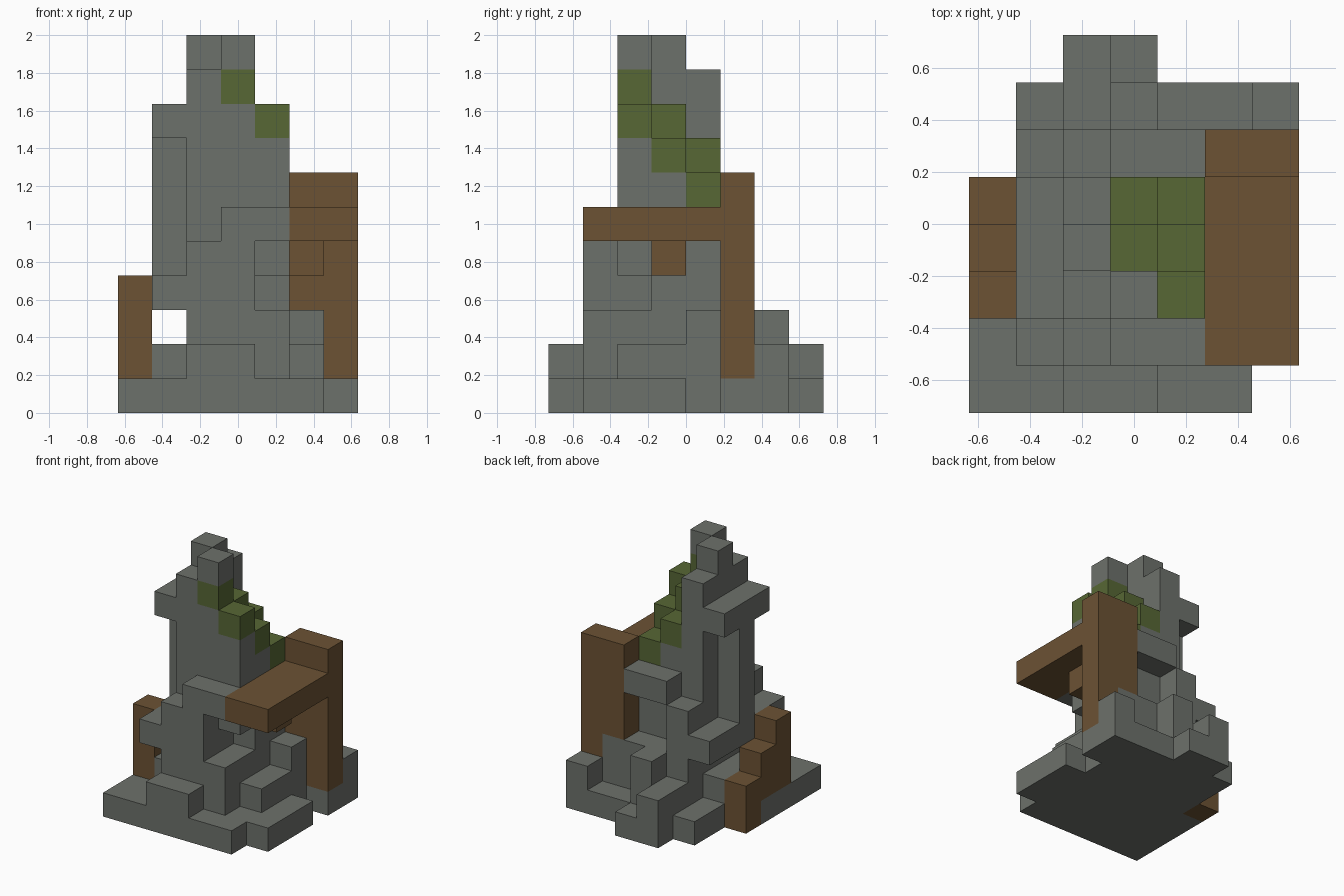
import bpy
import bmesh
from itertools import product
from mathutils import Vector

cube = bpy.data.objects.get("Cube")
if cube:
    bpy.data.objects.remove(cube)

UNIT = 2 / 11                                # edge of one block
ORIGIN = Vector((-3.5, -4, 0)) * UNIT        # corner of the block grid
cells = {}                                   # grid cell -> part name


def fill(part, x, y, z):
    """Fill a box of blocks; each range is a single index or (first, last)."""
    spans = []
    for r in (x, y, z):
        first, last = r if isinstance(r, tuple) else (r, r)
        spans.append(range(first, last + 1))
    for cell in product(*spans):
        cells[cell] = part


def make_material(name, colour):
    mat = bpy.data.materials.new(name)
    mat.use_nodes = True
    mat.diffuse_color = (*colour, 1)
    bsdf = mat.node_tree.nodes["Principled BSDF"]
    bsdf.inputs["Base Color"].default_value = (*colour, 1)
    bsdf.inputs["Roughness"].default_value = 0.9
    return mat


def build(part, mat):
    """Skin all blocks of a part, leaving out faces hidden by neighbours."""
    bm = bmesh.new()
    for cell in (c for c, p in cells.items() if p == part):
        for axis, side in product(range(3), (0, 1)):
            neighbour = list(cell)
            neighbour[axis] += 2 * side - 1
            if tuple(neighbour) in cells:
                continue
            u, v = (axis + 1) % 3, (axis + 2) % 3
            ring = []
            for du, dv in ((0, 0), (1, 0), (1, 1), (0, 1)):
                corner = Vector(cell)
                corner[axis] += side
                corner[u] += du
                corner[v] += dv
                ring.append(bm.verts.new(ORIGIN + corner * UNIT))
            bm.faces.new(ring if side else ring[::-1])
    bmesh.ops.remove_doubles(bm, verts=bm.verts, dist=UNIT / 100)
    # merge neighbouring block faces into large flat ones
    bmesh.ops.dissolve_limit(bm, angle_limit=0.01, verts=bm.verts, edges=bm.edges)
    mesh = bpy.data.meshes.new(part)
    bm.to_mesh(mesh)
    bm.free()
    mesh.materials.append(mat)
    bpy.context.collection.objects.link(bpy.data.objects.new(part, mesh))


# Ground slab with ragged outline
fill("base", x=(0, 5), y=(0, 3), z=0)
fill("base", x=(1, 5), y=(4, 6), z=0)
fill("base", x=6, y=(1, 3), z=0)
fill("base", x=6, y=(5, 6), z=0)
fill("base", x=(2, 3), y=7, z=0)

# Loose rubble around the foot
fill("rubble", x=(2, 3), y=0, z=1)
fill("rubble", x=5, y=(2, 3), z=1)
fill("rubble", x=5, y=(4, 5), z=(1, 2))
fill("rubble", x=1, y=(2, 4), z=1)
fill("rubble", x=2, y=(6, 7), z=1)
fill("rubble", x=3, y=6, z=(1, 2))
fill("rubble", x=6, y=6, z=1)

# Main rock body with side ledge and stepped front
fill("rock_body", x=(2, 4), y=(1, 5), z=(1, 2))
fill("rock_body", x=(2, 3), y=(1, 4), z=(3, 4))
fill("rock_body", x=4, y=(3, 4), z=(3, 4))
fill("rock_body", x=4, y=2, z=4)
fill("rock_body", x=(3, 4), y=1, z=5)
fill("rock_body", x=(2, 4), y=(2, 4), z=5)
fill("rock_body", x=1, y=(1, 5), z=3)
fill("rock_body", x=2, y=5, z=(3, 4))
fill("rock_body", x=(3, 4), y=5, z=5)

# Tower rising to two peaks, with a side arm
fill("tower", x=2, y=(2, 4), z=(6, 9))
fill("tower", x=3, y=(2, 4), z=(6, 7))
fill("tower", x=3, y=2, z=(8, 10))
fill("tower", x=4, y=(2, 3), z=(6, 7))
fill("tower", x=2, y=3, z=10)
fill("tower", x=1, y=3, z=(4, 7))
fill("tower", x=1, y=(2, 4), z=8)

# Moss stair winding down from the peak
for step in range(3):
    fill("moss", x=3, y=2 + step, z=9 - step)
    fill("moss", x=4, y=2 + step, z=8 - step)

# Timber: tall post, beam with bracket, stepped side post
fill("tall_post", x=6, y=5, z=(1, 6))
fill("tall_post", x=5, y=5, z=(3, 6))
fill("beam", x=(5, 6), y=(1, 4), z=5)
fill("beam", x=5, y=3, z=4)
fill("side_post", x=0, y=4, z=(0, 1))
fill("side_post", x=0, y=3, z=(1, 2))
fill("side_post", x=0, y=2, z=(1, 3))

stone = make_material("grey stone", (0.152, 0.164, 0.147))
wood = make_material("brown wood", (0.150, 0.085, 0.034))
green = make_material("moss green", (0.095, 0.135, 0.035))
for name, mat in (("base", stone), ("rubble", stone), ("rock_body", stone),
                  ("tower", stone), ("moss", green), ("tall_post", wood),
                  ("beam", wood), ("side_post", wood)):
    build(name, mat)
